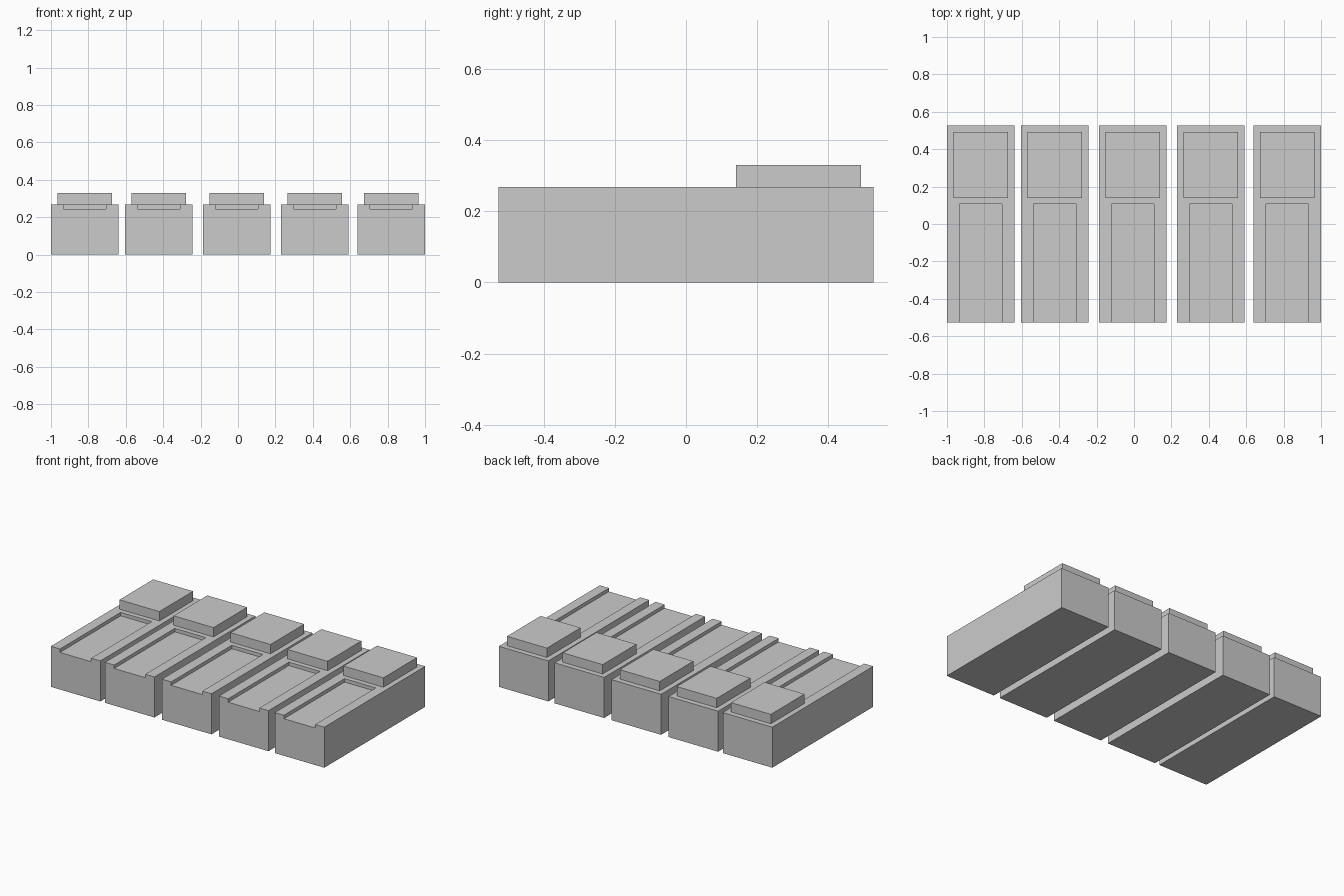
import bpy

if "Cube" in bpy.data.objects:
    bpy.data.objects.remove(bpy.data.objects["Cube"])


def box(name, x, y, z):
    """Box from (min, max) extents on each axis."""
    bpy.ops.mesh.primitive_cube_add(size=1)
    ob = bpy.context.object
    ob.name = name
    for v in ob.data.vertices:
        v.co = [lo + (c + 0.5) * (hi - lo) for c, (lo, hi) in zip(v.co, (x, y, z))]
    return ob


HALF_W, HALF_L = 0.181, 0.527
TOP = 0.268

# Bed block, with a shallow tray cut open at the front end
bed = box("bed_block_1", (-HALF_W, HALF_W), (-HALF_L, HALF_L), (0, TOP))
cutter = box("tray_cutter", (-0.114, 0.114), (-0.7, 0.107), (0.245, 0.4))
cutter.hide_render = True
mod = bed.modifiers.new("tray", 'BOOLEAN')
mod.operation = 'DIFFERENCE'
mod.solver = 'EXACT'
mod.object = cutter
bpy.context.view_layer.objects.active = bed
bpy.ops.object.modifier_apply(modifier=mod.name)
bpy.data.objects.remove(cutter)

# Raised pad at the back
pad = box("raised_pad_1", (-0.146, 0.146), (0.14, 0.492), (TOP, 0.33))

# Five slightly unevenly spaced units sharing the same meshes
for i, x in enumerate((-0.819, -0.423, -0.006, 0.411, 0.819), 1):
    for first, name in ((bed, "bed_block"), (pad, "raised_pad")):
        ob = first
        if i > 1:
            ob = first.copy()
            ob.name = f"{name}_{i}"
            bpy.context.collection.objects.link(ob)
        ob.location.x = x
